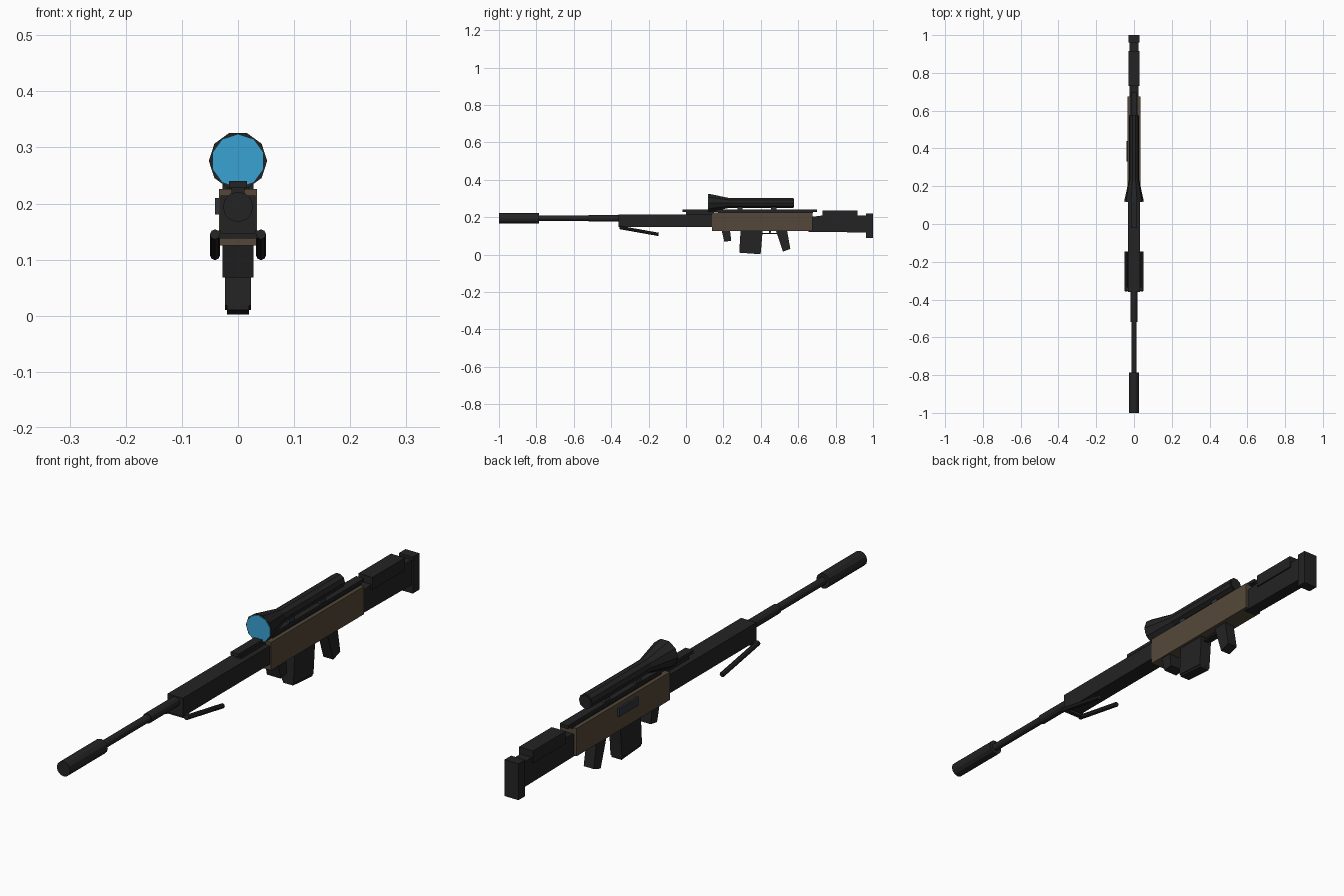
import bpy, bmesh, math
from mathutils import Vector

if "Cube" in bpy.data.objects:
    bpy.data.objects.remove(bpy.data.objects["Cube"])


def material(name, rgb):
    m = bpy.data.materials.new(name)
    m.use_nodes = True
    color = (*rgb, 1)
    m.diffuse_color = color
    m.node_tree.nodes["Principled BSDF"].inputs["Base Color"].default_value = color
    return m


BLACK = material("matte black", (0.017, 0.017, 0.017))
BROWN = material("earth brown", (0.088, 0.064, 0.041))
STEEL = material("blue grey steel", (0.03, 0.035, 0.047))
GLASS = material("blue lens", (0.04, 0.36, 0.65))


def finish(bm, name, mat):
    bmesh.ops.recalc_face_normals(bm, faces=bm.faces)
    mesh = bpy.data.meshes.new(name)
    bm.to_mesh(mesh)
    bm.free()
    mesh.materials.append(mat)
    ob = bpy.data.objects.new(name, mesh)
    bpy.context.collection.objects.link(ob)
    return ob


def slab(name, profile, half, mat, x=0):
    """Extrude a (y, z) side profile across the width."""
    bm = bmesh.new()
    face = bm.faces.new([bm.verts.new((x - half, y, z)) for y, z in profile])
    out = bmesh.ops.extrude_face_region(bm, geom=[face])["geom"]
    verts = [v for v in out if isinstance(v, bmesh.types.BMVert)]
    bmesh.ops.translate(bm, verts=verts, vec=(2 * half, 0, 0))
    return finish(bm, name, mat)


def block(name, y0, y1, z0, z1, half, mat, x=0):
    return slab(name, [(y0, z0), (y1, z0), (y1, z1), (y0, z1)], half, mat, x)


def tube(name, a, b, r0, r1, mat, sides=12, turn=0):
    """Cylinder or cone between two points."""
    a, b = Vector(a), Vector(b)
    bm = bmesh.new()
    bmesh.ops.create_cone(bm, cap_ends=True, segments=sides,
                          radius1=r0, radius2=r1, depth=(b - a).length)
    ob = finish(bm, name, mat)
    d = b - a
    # tilt the z axis within the side plane, keeping a vertex upward
    tilt = math.atan2(-d.y, d.z)
    ob.rotation_euler = (tilt, 0, 0)
    for v in ob.data.vertices:
        x, y = v.co.x, v.co.y
        v.co.x = x * math.cos(turn) - y * math.sin(turn)
        v.co.y = x * math.sin(turn) + y * math.cos(turn)
    ob.location = (a + b) / 2
    return ob


# Barrel and muzzle
BORE = 0.194
tube("suppressor", (0, -1, BORE), (0, -0.785, BORE), 0.027, 0.027, BLACK)
tube("barrel", (0, -0.8, BORE), (0, -0.3, BORE), 0.014, 0.014, BLACK)
tube("barrel_sleeve", (0, -0.52, BORE), (0, -0.3, BORE), 0.018, 0.018, BLACK)

# Body
block("handguard", -0.36, 0.15, 0.147, 0.214, 0.031, BLACK)
block("receiver", 0.14, 0.675, 0.125, 0.226, 0.034, BROWN)
block("receiver_top", 0.17, 0.68, 0.222, 0.23, 0.02, BLACK)
block("top_rail", -0.02, 0.7, 0.228, 0.24, 0.016, BLACK)
block("rail_front_support", 0.0, 0.15, 0.21, 0.23, 0.012, BLACK)
block("ejection_port", 0.33, 0.44, 0.18, 0.21, 0.004, STEEL, x=-0.037)

# Stock
slab("stock", [(0.655, 0.122), (0.97, 0.118), (0.97, 0.21), (0.74, 0.21),
               (0.655, 0.2)], 0.023, BLACK)
block("cheek_rest", 0.73, 0.917, 0.19, 0.235, 0.028, BLACK)
block("butt_plate", 0.962, 1.0, 0.088, 0.22, 0.028, BLACK)

# Magazine, grips and trigger guard
slab("magazine", [(0.292, 0.13), (0.41, 0.13), (0.4, 0.01), (0.285, 0.018)], 0.023, BLACK)
slab("magazine_base", [(0.287, 0.02), (0.4, 0.012), (0.398, 0.002), (0.287, 0.01)],
     0.02, BLACK)
slab("pistol_grip", [(0.48, 0.13), (0.54, 0.13), (0.558, 0.03), (0.518, 0.016)],
     0.02, BLACK)
slab("front_grip", [(0.19, 0.13), (0.235, 0.13), (0.242, 0.074), (0.206, 0.068)],
     0.028, BLACK)
block("trigger_guard", 0.4, 0.5, 0.109, 0.115, 0.01, BLACK)
slab("trigger", [(0.445, 0.13), (0.457, 0.13), (0.452, 0.113), (0.445, 0.113)],
     0.004, BLACK)

# Folded bipod
for side, x in (("left", 0.041), ("right", -0.041)):
    tube(side + "_bipod_leg", (x, -0.355, 0.145), (x, -0.147, 0.108),
         0.009, 0.009, BLACK, 8)
tube_pin = block("bipod_hinge", -0.352, -0.335, 0.138, 0.152, 0.041, BLACK)

# Scope
AXIS = 0.276
UP = math.pi / 2
tube("scope_tube", (0, 0.2, AXIS), (0, 0.575, AXIS), 0.027, 0.027, BLACK, 10, UP)
tube("scope_bell", (0, 0.12, AXIS), (0, 0.235, AXIS), 0.052, 0.027, BLACK, 10, UP)
tube("front_lens", (0, 0.117, AXIS), (0, 0.125, AXIS), 0.048, 0.048, GLASS, 10)
tube("rear_lens", (0, 0.57, AXIS), (0, 0.577, AXIS), 0.022, 0.022, BLACK, 10)
for name, y in (("front_scope_mount", 0.275), ("rear_scope_mount", 0.455)):
    block(name, y, y + 0.028, 0.235, 0.268, 0.014, STEEL)
